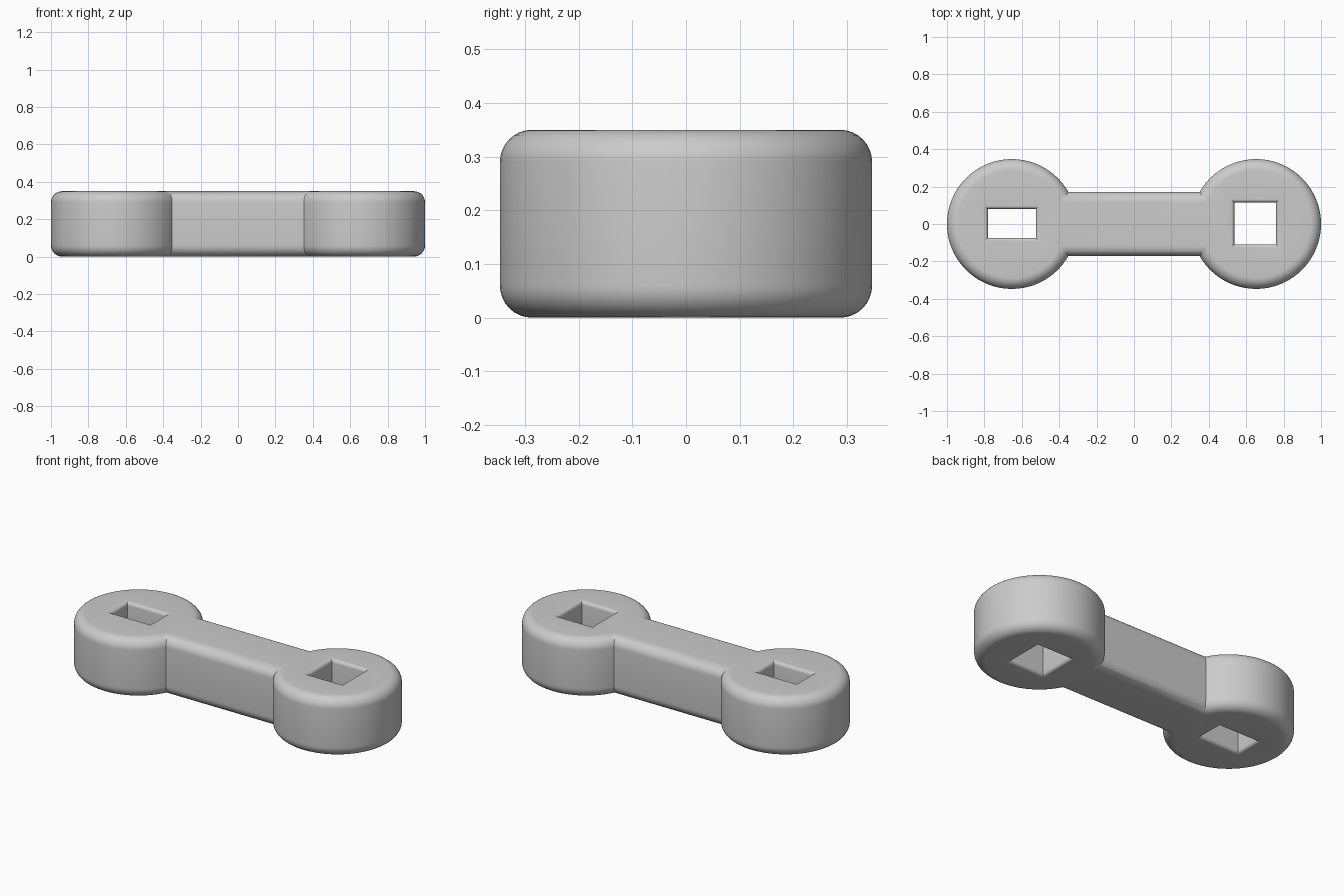
import bpy
import bmesh
from math import asin, cos, sin, pi, radians

cube = bpy.data.objects.get("Cube")
if cube:
    bpy.data.objects.remove(cube)

HEIGHT, HEAD_R, HEAD_X, BAR_HALF = 0.35, 0.347, 0.653, 0.172
EDGE_R, RIM_R = 0.06, 0.02
HEAD_STEPS = 72


def rounded_profile(radius, steps):
    """(inset, z) pairs from bottom to top with rounded ends."""
    arc = [pi / 2 * i / steps for i in range(steps + 1)]
    low = [(radius * (1 - sin(a)), radius * (1 - cos(a))) for a in arc]
    return low + [(d, HEIGHT - z) for d, z in reversed(low)]


def body_outline(inset):
    """Two round heads joined by a straight bar."""
    r, w = HEAD_R - inset, BAR_HALF - inset
    start = -pi + asin(w / r)
    angles = [start - 2 * start * i / HEAD_STEPS for i in range(HEAD_STEPS + 1)]
    right = [(HEAD_X + r * cos(a), r * sin(a)) for a in angles]
    return right + [(-x, -y) for x, y in right]


def hole_outline(x, y, half_x, half_y):
    def outline(inset):
        a, b = half_x + inset, half_y + inset
        return [(x - a, y - b), (x + a, y - b), (x + a, y + b), (x - a, y + b)]
    return outline


def add_wall(bm, outline, profile):
    """Stack outlines into a wall; return its bottom and top edge loops."""
    rings = [[bm.verts.new((x, y, z)) for x, y in outline(d)] for d, z in profile]
    for low, high in zip(rings, rings[1:]):
        for i in range(len(low)):
            j = (i + 1) % len(low)
            bm.faces.new((low[i], low[j], high[j], high[i]))
    return [[bm.edges.get((v, ring[i - 1])) for i, v in enumerate(ring)]
            for ring in (rings[0], rings[-1])]


bm = bmesh.new()

# Outer wall, narrow drive hole and square drive hole
loops = [
    add_wall(bm, body_outline, rounded_profile(EDGE_R, 8)),
    add_wall(bm, hole_outline(-HEAD_X, 0.003, 0.128, 0.077), rounded_profile(RIM_R, 5)),
    add_wall(bm, hole_outline(0.648, 0.003, 0.112, 0.112), rounded_profile(RIM_R, 5)),
]

# Flat underside and top
for end in (0, 1):
    edges = [e for loop in loops for e in loop[end]]
    bmesh.ops.triangle_fill(bm, edges=edges, use_beauty=True,
                            normal=(0, 0, 1 if end else -1))
bmesh.ops.recalc_face_normals(bm, faces=bm.faces[:])

mesh = bpy.data.meshes.new("wrench_body")
bm.to_mesh(mesh)
bm.free()
wrench = bpy.data.objects.new("wrench_body", mesh)
bpy.context.collection.objects.link(wrench)

# Plain grey
grey = bpy.data.materials.new("plain_grey")
grey.use_nodes = True
colour = (0.6, 0.6, 0.6, 1)
grey.diffuse_color = colour
grey.node_tree.nodes["Principled BSDF"].inputs["Base Color"].default_value = colour
mesh.materials.append(grey)

bpy.ops.object.select_all(action="DESELECT")
wrench.select_set(True)
bpy.context.view_layer.objects.active = wrench
bpy.ops.object.shade_smooth_by_angle(angle=radians(30))
